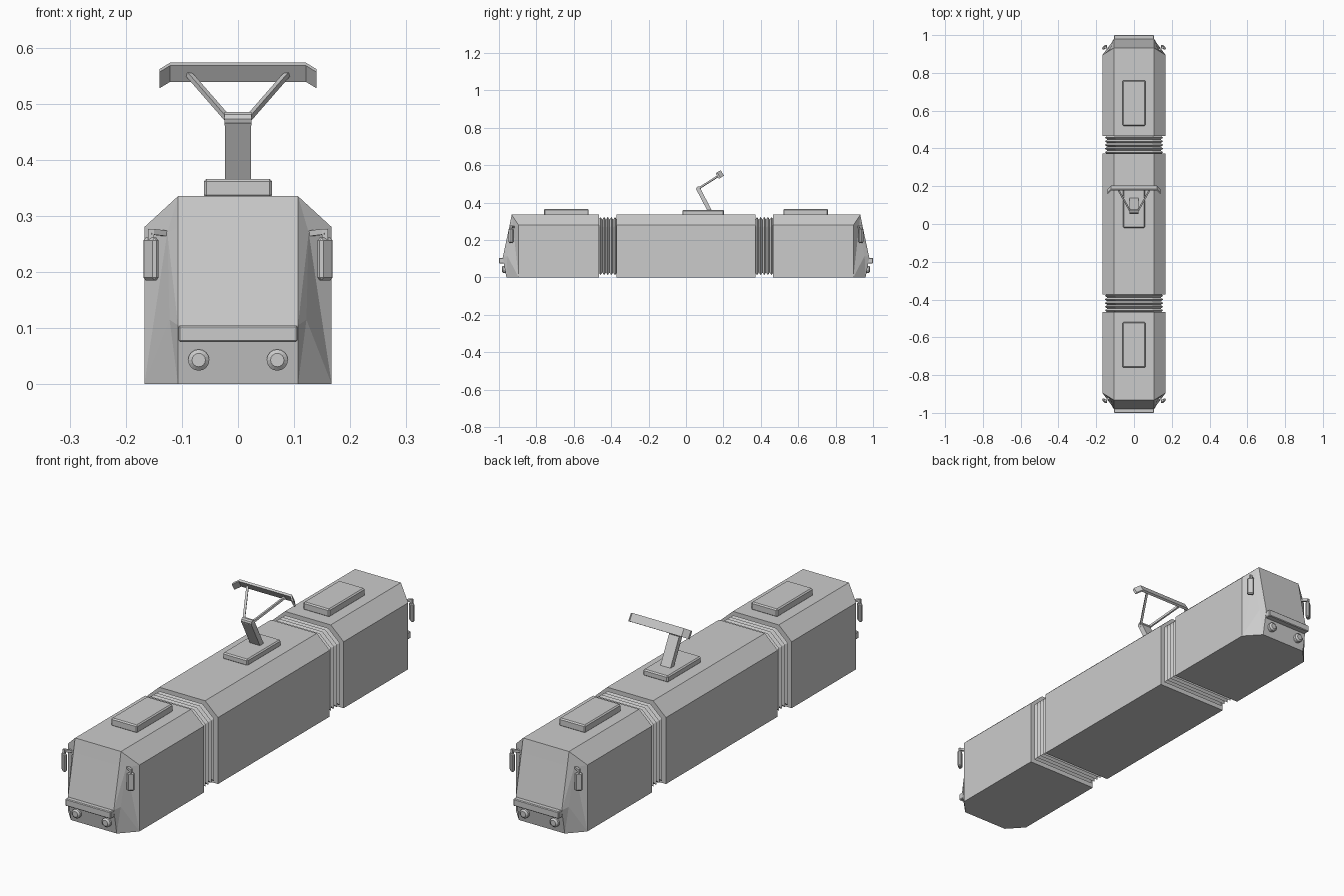
import bpy, bmesh, math
from mathutils import Vector, Matrix

if "Cube" in bpy.data.objects:
    bpy.data.objects.remove(bpy.data.objects["Cube"])


def make(name, bm):
    bmesh.ops.remove_doubles(bm, verts=bm.verts, dist=1e-5)
    bmesh.ops.recalc_face_normals(bm, faces=bm.faces)
    me = bpy.data.meshes.new(name)
    bm.to_mesh(me)
    bm.free()
    ob = bpy.data.objects.new(name, me)
    bpy.context.collection.objects.link(ob)
    return ob


def box(name, center, size, bevel=0.0, rot=None):
    bm = bmesh.new()
    bmesh.ops.create_cube(bm, size=1, matrix=Matrix.Diagonal((*size, 1)))
    if bevel:
        bmesh.ops.bevel(bm, geom=bm.edges[:], offset=bevel, segments=1, affect='EDGES')
    m = Matrix.Translation(center) @ (rot.to_4x4() if rot else Matrix())
    bmesh.ops.transform(bm, matrix=m, verts=bm.verts)
    return make(name, bm)


def beam(name, a, b, width, depth):
    a, b = Vector(a), Vector(b)
    rot = (b - a).to_track_quat('Z', 'X' if abs((b - a).x) < 1e-6 else 'Y').to_matrix()
    return box(name, (a + b) / 2, (depth, width, (b - a).length), 0, rot)


def cylinder(name, center, r1, r2, depth, rot, seg=16):
    bm = bmesh.new()
    bmesh.ops.create_cone(bm, cap_ends=True, segments=seg, radius1=r1, radius2=r2, depth=depth,
                          matrix=Matrix.Translation(center) @ rot)
    return make(name, bm)


def loft(name, rings):
    bm = bmesh.new()
    vs = [[bm.verts.new(p) for p in r] for r in rings]
    for r, q in zip(vs, vs[1:]):
        for i in range(len(r)):
            j = (i + 1) % len(r)
            bm.faces.new((r[i], r[j], q[j], q[i]))
    bm.faces.new(vs[0])
    bm.faces.new(vs[-1])
    return make(name, bm)


def section(y, inset=0.0):
    w, z0, z1, z2, t = 0.167 - inset, inset, 0.28 - inset * 0.5, 0.335 - inset, 0.107 - inset * 0.5
    return [(-w, y, z0), (w, y, z0), (w, y, z1), (t, y, z2), (-t, y, z2), (-w, y, z1)]


def end_car(name, s):
    # half of the cab car, mirrored across x
    P = dict(A0=(.107, .96, 0), A1=(.107, .98, .105), A2=(.107, .943, .28), A3=(.107, .932, .335),
             B0=(.167, .895, 0), B1=(.167, .895, .28), M=(.122, .955, .115), N=(.126, .925, .27),
             C0=(.167, .465, 0), C1=(.167, .465, .28), C2=(.107, .465, .335))
    side = ["A0 B0 M", "A0 M A1", "A1 M N", "A1 N A2", "A2 N A3", "N B1 A3", "M B0 N", "B0 B1 N",
            "B0 C0 C1 B1", "B1 C1 C2 A3"]
    across = ["A0 A1", "A1 A2", "A2 A3", "A3 C2"]
    bm = bmesh.new()
    v = {(k, m): bm.verts.new((m * p[0], s * p[1], p[2])) for k, p in P.items() for m in (-1, 1)}
    for f in side:
        for m in (-1, 1):
            bm.faces.new([v[k, m] for k in f.split()])
    for f in across:
        a, b = f.split()
        bm.faces.new((v[a, 1], v[b, 1], v[b, -1], v[a, -1]))
    bm.faces.new([v[k, 1] for k in ("A0", "B0", "C0")] + [v[k, -1] for k in ("C0", "B0", "A0")])
    bm.faces.new([v[k, 1] for k in ("C0", "C1", "C2")] + [v[k, -1] for k in ("C2", "C1", "C0")])
    return make(name, bm)


# middle car
loft("middle_car", [section(-0.372), section(0.372)])

for s, tag in ((-1, "front"), (1, "rear")):
    end_car(tag + "_car", s)
    # folded bellows between the cars
    n = 5
    step = 0.097 / (2 * n)
    loft(tag + "_bellows", [section(s * (0.37 + i * step), 0.012 if i % 2 else 0.026)
                            for i in range(2 * n + 1)])
    # roof unit
    box(tag + "_roof_unit", (0, s * 0.64, 0.349), (0.122, 0.24, 0.034), 0.005)
    # bumper
    box(tag + "_bumper", (0, s * 0.982, 0.09), (0.212, 0.036, 0.03), 0.003)
    for m, lr in ((-1, "left"), (1, "right")):
        # headlight with a tapered lens
        q = Matrix.Rotation(-s * math.pi / 2, 4, 'X')
        cylinder(f"{tag}_{lr}_headlight", (m * 0.07, s * 0.968, 0.043), 0.019, 0.019, 0.022, q)
        cylinder(f"{tag}_{lr}_headlight_lens", (m * 0.07, s * 0.982, 0.043), 0.019, 0.012, 0.006, q)
        # wing mirror on its arm
        rot = Matrix.Rotation(-m * s * math.radians(40), 3, 'Z')
        box(f"{tag}_{lr}_mirror", (m * 0.155, s * 0.936, 0.223), (0.03, 0.016, 0.076), 0.005, rot)
        beam(f"{tag}_{lr}_mirror_arm", (m * 0.122, s * 0.915, 0.268), (m * 0.156, s * 0.937, 0.272), 0.01, 0.01)
        beam(f"{tag}_{lr}_mirror_stem", (m * 0.155, s * 0.936, 0.25), (m * 0.1551, s * 0.936, 0.277), 0.01, 0.01)

# pantograph base, lower arm and knuckle
box("pantograph_base", (0, 0.092, 0.346), (0.116, 0.224, 0.028), 0.005)
box("lower_arm", (0, 0.096, 0.415), (0.047, 0.022, 0.136), 0,
    Matrix.Rotation(math.atan2(0.06, 0.115), 3, 'X'))
cylinder("arm_knuckle", (0, 0.067, 0.473), 0.013, 0.013, 0.048, Matrix.Rotation(math.pi / 2, 4, 'Y'), 10)

# forked upper arms
for m, lr in ((-1, "left"), (1, "right")):
    beam(f"{lr}_upper_arm", (m * 0.02, 0.067, 0.475), (m * 0.088, 0.19, 0.553), 0.009, 0.009)

# contact bow with bent ends, tilted square to the upper arms
along = Vector((0, 0.85, 0.53))
up = Vector((0, -0.53, 0.85))
mid = Vector((0, 0.19, 0.556))
rings = []
for x, back in ((-0.14, 0.022), (-0.121, 0), (0.121, 0), (0.14, 0.022)):
    c = mid + Vector((x, 0, 0)) - along * back
    rings.append([c + along * a * 0.005 + up * b * 0.017 for a, b in ((-1, -1), (1, -1), (1, 1), (-1, 1))])
loft("contact_bow", rings)
